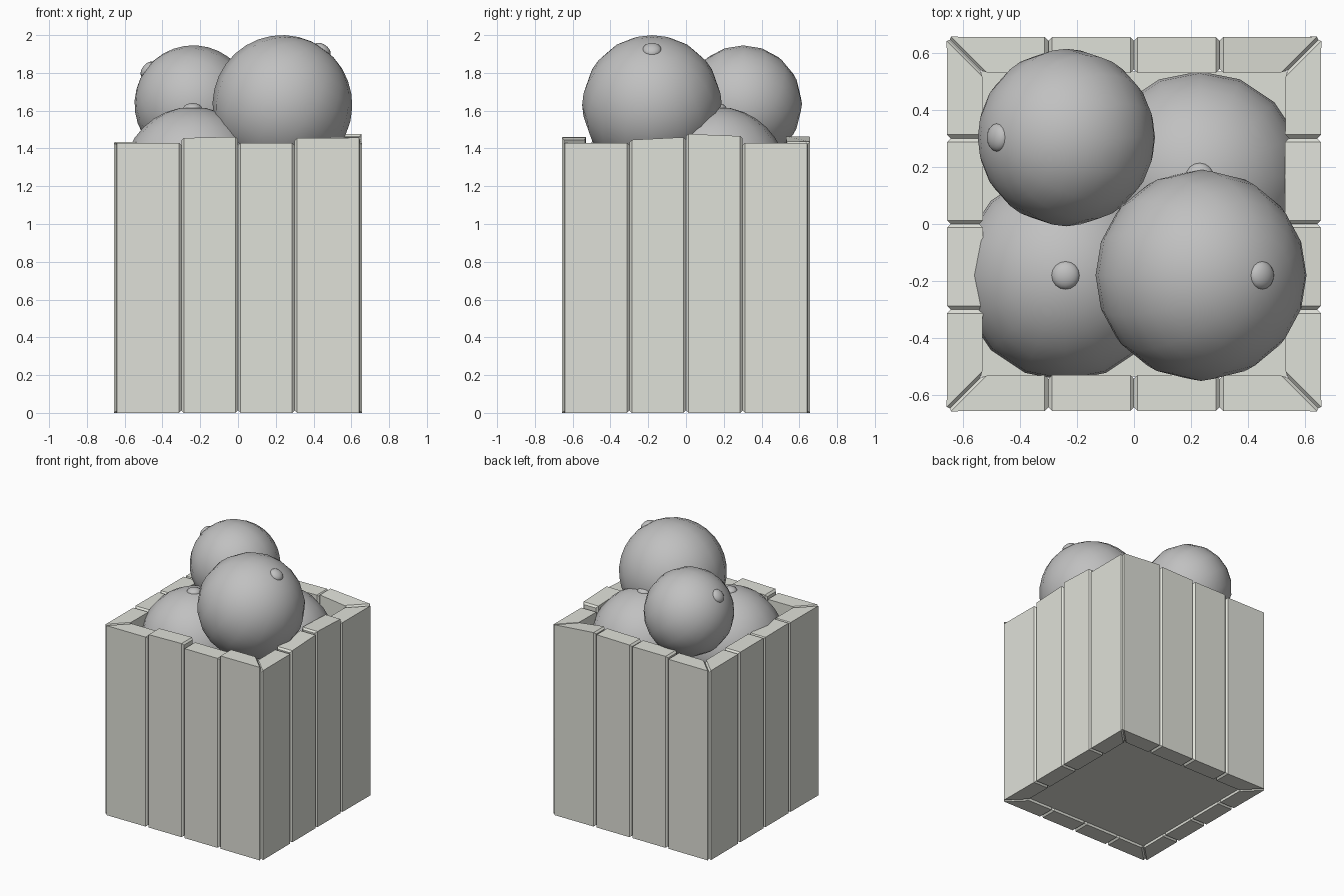
import bpy, bmesh, math
from mathutils import Matrix, Vector

cube = bpy.data.objects.get("Cube")
if cube:
    bpy.data.objects.remove(cube, do_unlink=True)


def material(name, rgb):
    mat = bpy.data.materials.new(name)
    mat.use_nodes = True
    mat.diffuse_color = (*rgb, 1)
    mat.node_tree.nodes["Principled BSDF"].inputs["Base Color"].default_value = (*rgb, 1)
    return mat


wood = material("pale wood", (0.74, 0.75, 0.69))
skin = material("fruit grey", (0.53, 0.53, 0.53))


def finish(bm, name, mat):
    mesh = bpy.data.meshes.new(name)
    bmesh.ops.recalc_face_normals(bm, faces=bm.faces)
    bm.to_mesh(mesh)
    bm.free()
    mesh.materials.append(mat)
    obj = bpy.data.objects.new(name, mesh)
    bpy.context.collection.objects.link(obj)
    return obj


OUTER, INNER, CHAMFER = 0.655, 0.53, 0.013
SEAMS = (-OUTER, -0.3, 0, 0.3, OUTER)


def plank(name, index, heights, turn):
    """One upright board with chamfered sides; end boards are mitred."""
    x0, x1 = SEAMS[index], SEAMS[index + 1]
    mitre = OUTER - INNER
    in0 = x0 + (mitre if index == 0 else 0)
    in1 = x1 - (mitre if index == 3 else 0)
    outline = [(x0, -OUTER), (x1, -OUTER), (in1, -INNER), (in0, -INNER)]
    tops = (heights[0], heights[1], heights[1], heights[0])
    bm = bmesh.new()
    low = [bm.verts.new((x, y, 0)) for x, y in outline]
    high = [bm.verts.new((x, y, z)) for (x, y), z in zip(outline, tops)]
    bm.faces.new(low[::-1])
    bm.faces.new(high)
    sides = [bm.faces.new((low[i], low[(i + 1) % 4], high[(i + 1) % 4], high[i]))
             for i in range(4)]
    edges = list(set(sides[1].edges) | set(sides[3].edges))
    bmesh.ops.bevel(bm, geom=edges, offset=CHAMFER, segments=1, affect='EDGES')
    bm.transform(Matrix.Rotation(turn, 4, 'Z'))
    finish(bm, name, wood)


# Crate walls: uneven top heights, listed around each side
walls = {
    "front": ((1.43, 1.43), (1.455, 1.462), (1.43, 1.43), (1.455, 1.457)),
    "left": ((1.43, 1.43), (1.445, 1.46), (1.477, 1.465), (1.43, 1.43)),
    "back": ((1.435, 1.465), (1.455, 1.45), (1.445, 1.445), (1.43, 1.43)),
    "right": ((1.43, 1.43), (1.435, 1.435), (1.432, 1.435), (1.43, 1.43)),
}
for side, (wall, boards) in enumerate(walls.items()):
    for i, heights in enumerate(boards):
        plank(f"{wall}_plank_{i + 1}", i, heights, side * math.pi / 2)

# Crate floor, set slightly above the lower rim
bm = bmesh.new()
bmesh.ops.create_cube(bm, size=1, matrix=Matrix.Translation((0, 0, 0.04))
                      @ Matrix.Diagonal((2 * INNER + 0.01, 2 * INNER + 0.01, 0.04, 1)))
finish(bm, "crate_floor", wood)


def fruit(name, center, radius, tilt):
    """A round fruit with a small flattened button at its tilted pole."""
    place = Matrix.Translation(Vector(center)) @ Matrix.Rotation(math.radians(tilt), 4, 'Y')
    bm = bmesh.new()
    bmesh.ops.create_uvsphere(bm, u_segments=16, v_segments=16, radius=radius, matrix=place)
    button = place @ Matrix.Translation((0, 0, radius - 0.01)) @ Matrix.Diagonal((1, 1, 0.6, 1))
    bmesh.ops.create_uvsphere(bm, u_segments=16, v_segments=12, radius=0.05, matrix=button)
    for face in bm.faces:
        face.smooth = True
    finish(bm, name, skin)


# Heaped fruit
fruit("fruit_front_top", (0.235, -0.18, 1.63), 0.37, 36)
fruit("fruit_back_top", (-0.237, 0.303, 1.635), 0.311, -53)
fruit("fruit_front_low", (-0.24, -0.18, 1.25), 0.37, 0)
fruit("fruit_back_low", (0.23, 0.165, 1.25), 0.37, 0)
